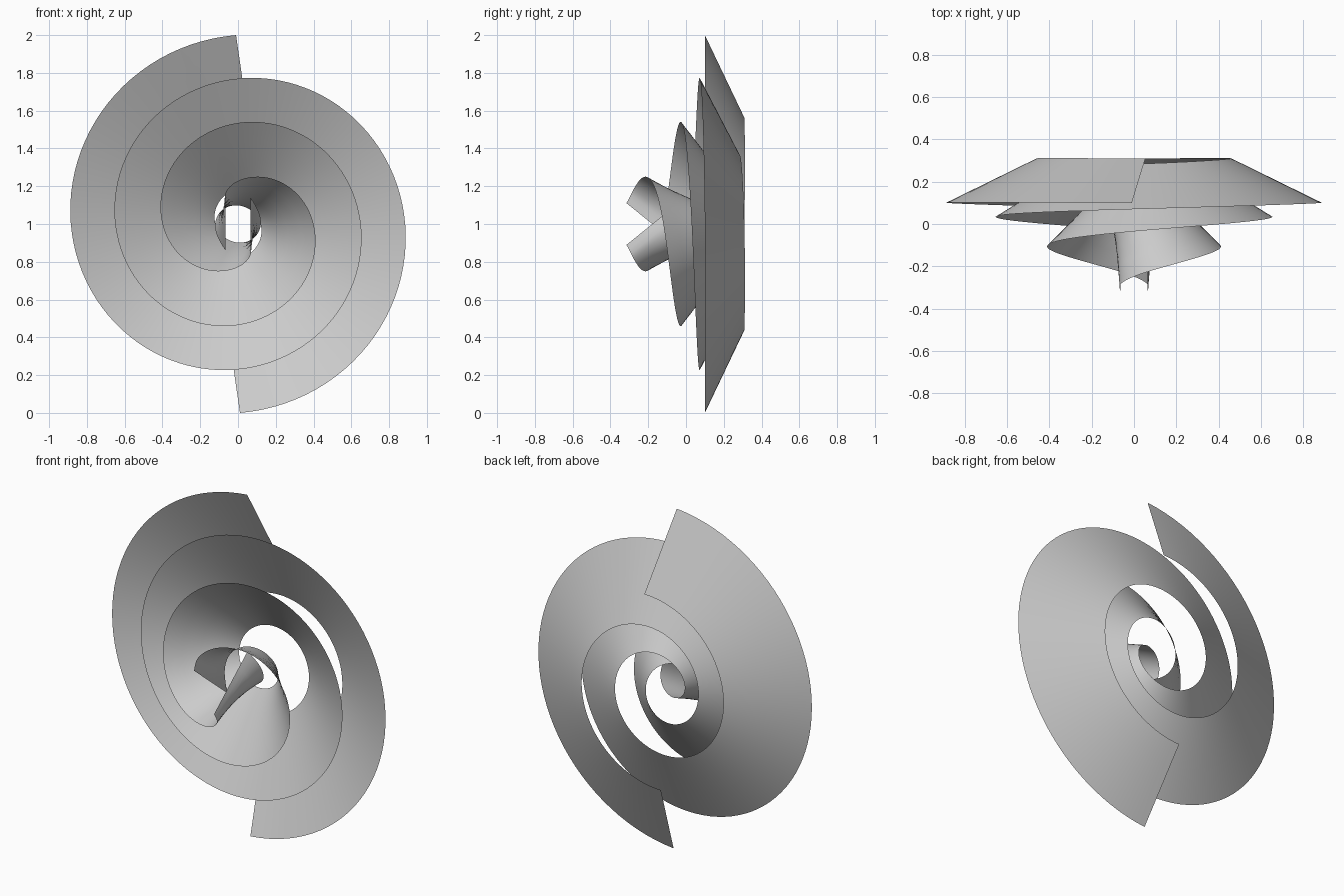
import bpy, bmesh, math

cube = bpy.data.objects.get("Cube")
if cube:
    bpy.data.objects.remove(cube)

grey = bpy.data.materials.new("plain grey")
grey.use_nodes = True
colour = (0.6, 0.6, 0.6, 1)
grey.diffuse_color = colour
grey.node_tree.nodes["Principled BSDF"].inputs["Base Color"].default_value = colour

# Ribbon stations: angle, rim radius, rim depth, run towards the axis, tilt, depth of the ribbon
STATIONS = [
    (90.6, 1.0, 0.10, 0.444, -7.7, 0.21),
    (180, 0.885, 0.10, 0.428, -7, 0.21),
    (270, 0.77, 0.07, 0.41, -5.5, 0.215),
    (360, 0.65, 0.03, 0.382, -3, 0.24),
    (450, 0.535, -0.035, 0.35, 1, 0.27),
    (540, 0.40, -0.12, 0.31, 9, 0.285),
    (608, 0.27, -0.215, 0.28, 24, 0.30),
    (651, 0.181, -0.285, 0.255, 29, 0.31),
    (660.5, 0.128, -0.315, 0.25, 30.5, 0.31),
]
STEPS = 160
ACROSS = 4


def slope(i, k):
    """Finite-difference tangent of column k at station i."""
    a, b = STATIONS[max(i - 1, 0)], STATIONS[min(i + 1, len(STATIONS) - 1)]
    return (b[k] - a[k]) / (b[0] - a[0])


def station(angle):
    """Smoothly interpolated station values at an angle."""
    i = 0
    while i < len(STATIONS) - 2 and angle > STATIONS[i + 1][0]:
        i += 1
    a, b = STATIONS[i], STATIONS[i + 1]
    h = b[0] - a[0]
    t = (angle - a[0]) / h
    s = t * t * (3 - 2 * t)
    return [a[k] + (b[k] - a[k]) * s
            + h * t * (1 - t) * ((1 - t) * slope(i, k) - t * slope(i + 1, k))
            for k in range(1, len(a))]


def spiral_blade(name, turn):
    """Coiled ribbon from the wide rim to the narrow nose, turned about the axis."""
    bm = bmesh.new()
    rows = []
    first, last = STATIONS[0][0], STATIONS[-1][0]
    for n in range(STEPS + 1):
        angle = first + (last - first) * n / STEPS
        radius, depth, run, tilt, width = station(angle)
        a = math.radians(angle + turn)
        d = a + math.pi - math.radians(tilt)
        row = []
        for j in range(ACROSS + 1):
            f = j / ACROSS
            x = radius * math.cos(a) + f * run * math.cos(d)
            z = radius * math.sin(a) + f * run * math.sin(d)
            row.append(bm.verts.new((x, depth + f * width, 1 + z)))
        rows.append(row)
    for r, s in zip(rows, rows[1:]):
        for j in range(ACROSS):
            bm.faces.new((r[j], s[j], s[j + 1], r[j + 1]))
    mesh = bpy.data.meshes.new(name)
    bm.to_mesh(mesh)
    bm.free()
    mesh.materials.append(grey)
    mesh.shade_smooth()
    obj = bpy.data.objects.new(name, mesh)
    bpy.context.collection.objects.link(obj)


# Two identical blades, half a turn apart
for name, turn in (("upper_spiral_blade", 0), ("lower_spiral_blade", 180)):
    spiral_blade(name, turn)
